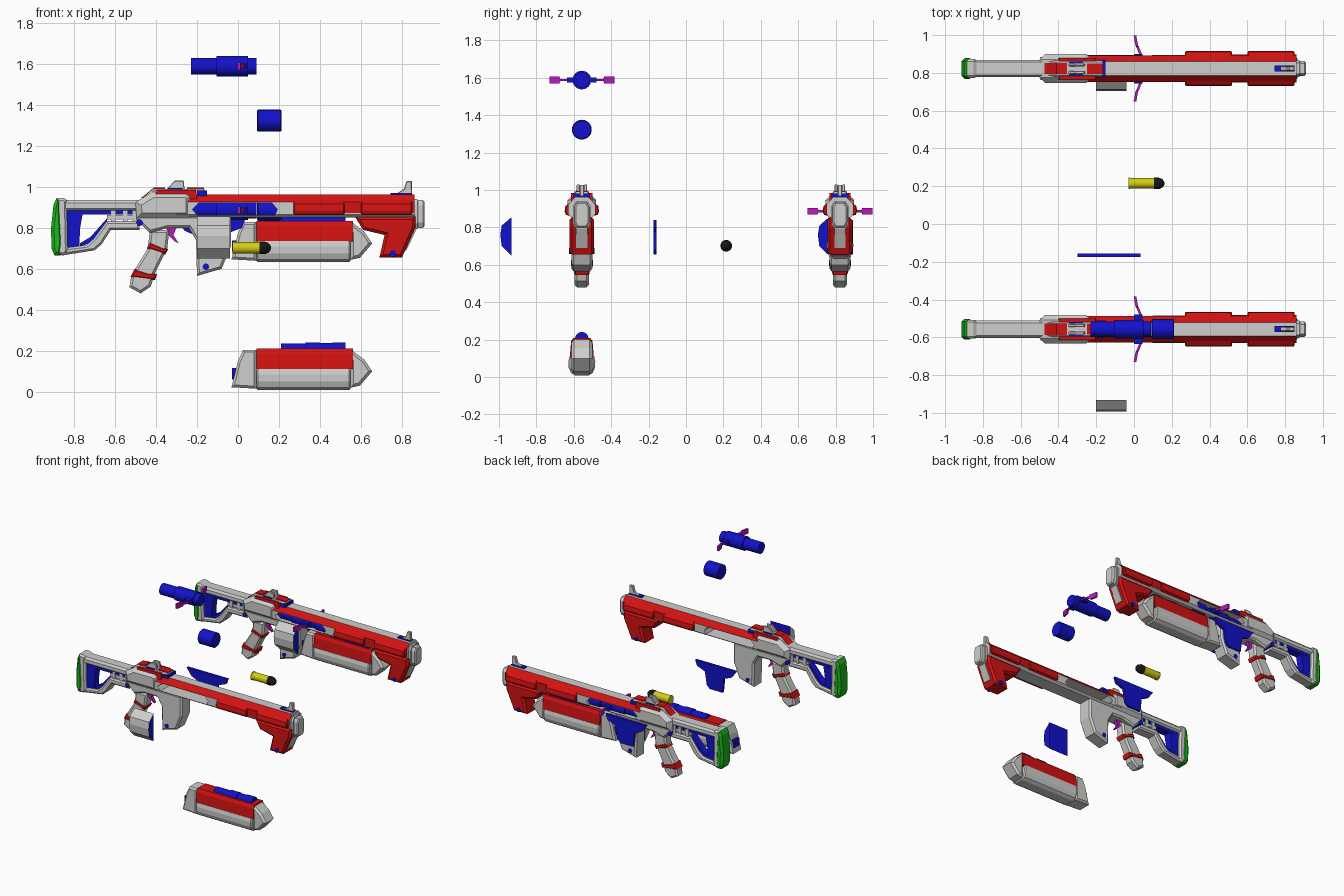
import bpy, bmesh, math
from mathutils import Matrix, Vector

if "Cube" in bpy.data.objects:
    bpy.data.objects.remove(bpy.data.objects["Cube"])


def material(name, rgb):
    m = bpy.data.materials.new(name)
    m.use_nodes = True
    m.diffuse_color = (*rgb, 1)
    m.node_tree.nodes["Principled BSDF"].inputs["Base Color"].default_value = (*rgb, 1)
    return m


GREY = material("light_grey", (0.62, 0.62, 0.61))
RED = material("red", (0.66, 0.006, 0.006))
BLUE = material("blue", (0.006, 0.006, 0.6))
GREEN = material("green", (0.01, 0.5, 0.01))
YELLOW = material("yellow", (0.65, 0.62, 0.006))
BLACK = material("black", (0.008, 0.008, 0.008))
MAGENTA = material("magenta", (0.5, 0.01, 0.5))


def finish(name, bm, mats, origin, rule=None):
    bmesh.ops.recalc_face_normals(bm, faces=bm.faces)
    bm.normal_update()
    if rule:
        for f in bm.faces:
            f.material_index = rule(f)
    mesh = bpy.data.meshes.new(name)
    bm.to_mesh(mesh)
    bm.free()
    for m in mats:
        mesh.materials.append(m)
    ob = bpy.data.objects.new(name, mesh)
    ob.location = origin
    bpy.context.collection.objects.link(ob)
    return ob


def extrude(name, pts, axis, a, b, mats, origin=(0, 0, 0), bevel=0, rule=None, taper=1):
    """Sweep an outline along x (points are y, z) or along y (points are x, z)."""
    bm = bmesh.new()
    def ring(t):
        return [bm.verts.new((t, p, q) if axis == "x" else (p, t, q)) for p, q in pts]
    r0, r1 = ring(a), ring(b)
    bm.faces.new(r0)
    bm.faces.new(r1)
    for i in range(len(pts)):
        j = (i + 1) % len(pts)
        bm.faces.new((r0[i], r0[j], r1[j], r1[i]))
    bmesh.ops.recalc_face_normals(bm, faces=bm.faces)
    if bevel:
        rim = [e for f in bm.faces if all(v in r0 for v in f.verts) or all(v in r1 for v in f.verts)
               for e in f.edges]
        bmesh.ops.bevel(bm, geom=list(set(rim)), offset=bevel, segments=1, affect="EDGES")
    return finish(name, bm, mats if isinstance(mats, list) else [mats], origin, rule)


def slab(name, pts, half, mat, origin, bevel=0):
    return extrude(name, pts, "y", -half, half, mat, origin, bevel)


def box(name, x0, x1, z0, z1, half, mat, origin, bevel=0, y=0):
    return extrude(name, [(x0, z0), (x1, z0), (x1, z1), (x0, z1)], "y", y - half, y + half,
                   mat, origin, bevel)


def mirrored(half_pts):
    return half_pts + [(-y, z) for y, z in reversed(half_pts)]


def lathe(name, profile, mat, origin, sides=24):
    """Turn (x, radius) stations around the x axis."""
    bm = bmesh.new()
    rings = [[bm.verts.new((x, r * math.cos(t), r * math.sin(t)))
              for t in (math.tau * k / sides for k in range(sides))] for x, r in profile]
    for p, q in zip(rings, rings[1:]):
        for k in range(sides):
            j = (k + 1) % sides
            bm.faces.new((p[k], p[j], q[j], q[k]))
    bm.faces.new(rings[0])
    bm.faces.new(rings[-1])
    ob = finish(name, bm, [mat], origin)
    bpy.ops.object.select_all(action="DESELECT")
    ob.select_set(True)
    bpy.context.view_layer.objects.active = ob
    bpy.ops.object.shade_smooth_by_angle()
    return ob


def pin(name, x, z, r, half, origin):
    pts = [(x + r * math.cos(k * math.tau / 12), z + r * math.sin(k * math.tau / 12)) for k in range(12)]
    slab(name, pts, half, BLUE, origin)


def bolt(tag, cy, cz):
    o = (0, cy, cz)
    lathe("bolt_" + tag, [(-.23, .041), (-.105, .041), (-.105, .05), (.05, .05), (.05, .041), (.09, .041)], BLUE, o)
    for s in (-1, 1):
        extrude("bolt_lug_" + tag, [(s * .03, -.014), (s * .078, -.014), (s * .078, .014), (s * .03, .014)],
                "x", 0, .045, BLUE, o)
        # swept handle with a wider tip
        bm = bmesh.new()
        path = [(.03, .07, .006), (.012, .115, .006), (.008, .12, .018), (-.002, .174, .018)]
        rings = [[bm.verts.new((x + dx, s * y, h * k)) for dx, k in ((0, -1), (.014, -1), (.014, 1), (0, 1))]
                 for x, y, h in path]
        for p, q in zip(rings, rings[1:]):
            for k in range(4):
                bm.faces.new((p[k], p[k - 1], q[k - 1], q[k]))
        bm.faces.new(rings[0])
        bm.faces.new(rings[-1])
        finish("bolt_handle_" + tag, bm, [MAGENTA], o)


def chamber(tag, cy, cz):
    lathe("chamber_sleeve_" + tag, [(.092, .048), (.097, .053), (.208, .053), (.213, .048)], BLUE, (0, cy, cz))


def pump(tag, cy, dz):
    o = (0, cy, dz)
    extrude("pump_upper_" + tag, mirrored([(.064, .11), (.058, .185), (.046, .21)]), "x", .09, .56, RED, o)
    extrude("pump_lower_" + tag, mirrored([(.035, .008), (.058, .022), (.07, .05), (.072, .085), (.066, .112)]),
            "x", .09, .55, GREY, o, .008)
    slab("pump_rear_" + tag, [(-.032, .022), (.09, .015), (.09, .205), (.025, .205), (0, .15)], .058, GREY, o, .012)
    slab("pump_nose_" + tag, [(.55, .02), (.595, .03), (.655, .1), (.615, .158), (.56, .2), (.55, .2)], .056, GREY, o, .014)
    lathe("pump_rod_" + tag, [(.21, .03), (.33, .03), (.33, .036), (.4, .036), (.4, .032),
                              (.46, .032), (.46, .036), (.525, .036)], BLUE, (0, cy, dz + .205))
    box("pump_latch_" + tag, -.03, .0, .06, .115, .03, BLUE, o)


def magazine_cover(tag, cy, cz=0):
    extrude("magazine_cover_" + tag, [(-.058, .65), (-.11, .70), (-.118, .76), (-.11, .81), (-.058, .855)],
            "x", -.2, -.04, [GREY, BLUE], (0, cy, cz),
            rule=lambda f: int(f.normal.x > .9 or f.normal.y > .9))


def side_panel(tag, y):
    slab("side_panel_" + tag, [(-.3, .84), (.035, .84), (.02, .80), (-.045, .775), (-.06, .68), (-.085, .655),
                               (-.19, .655), (-.2, .76), (-.26, .785)], .009, BLUE, (0, y, 0))


def gun(tag, cy):
    o = (0, cy, 0)
    # barrel housing with red shoulders and an open slot for the bolt
    housing = extrude("barrel_housing_" + tag, mirrored([(.05, .85), (.07, .865), (.07, .925), (.036, .962)]),
                      "x", -.3, .86, [GREY, RED], o,
                      rule=lambda f: int(f.normal.z > .3 and abs(f.normal.y) > .3))
    cutter = slab("slot_cutter", [(-.222, .89), (-.19, .922), (.165, .922), (.192, .89), (.18, .863), (-.2, .863)],
                  .2, GREY, o)
    cutter.hide_render = True
    mod = housing.modifiers.new("slot", "BOOLEAN")
    mod.operation, mod.object, mod.solver = "DIFFERENCE", cutter, "EXACT"
    bpy.context.view_layer.objects.active = housing
    bpy.ops.object.modifier_apply(modifier="slot")
    bpy.data.objects.remove(cutter)
    for s in (-1, 1):
        for x0, x1 in ((.27, .52), (.60, .85)):
            extrude("side_rail_" + tag, [(s * .06, .86), (s * .085, .868), (s * .092, .885), (s * .088, .915),
                                         (s * .06, .935)], "x", x0, x1, RED, o, .006)
        box("rail_base_" + tag, .44, .86, .872, .925, .003, RED, o, y=s * .071)
    # front block, muzzle and front sight
    slab("front_block_" + tag, [(.57, .855), (.865, .855), (.865, .80), (.80, .655), (.69, .655), (.715, .765),
                                (.61, .79)], .066, RED, o, .014)
    slab("front_plate_" + tag, [(.8, .69), (.822, .69), (.874, .80), (.86, .80)], .03, GREY, o)
    extrude("muzzle_" + tag, mirrored([(.03, .795), (.046, .82), (.046, .915), (.03, .94)]), "x", .84, .875, GREY, o)
    extrude("muzzle_ring_" + tag, mirrored([(.026, .80), (.04, .825), (.04, .91), (.026, .935)]), "x", .87, .91, GREY, o, .008)
    box("sight_channel_" + tag, .745, .85, .955, .97, .016, BLUE, o)
    slab("front_sight_" + tag, [(.77, .965), (.81, .99), (.822, 1.028), (.848, 1.028), (.85, .96)], .012, GREY, o, .004)
    pin("front_pin_" + tag, .755, .675, .016, .069, o)
    # receiver with raised red cap and rear sight
    slab("receiver_" + tag, [(-.5, .925), (-.42, .975), (-.25, .975), (-.225, .955), (-.225, .845), (-.495, .845)],
         .076, GREY, o, .028)
    slab("receiver_top_" + tag, [(-.46, .95), (-.415, .99), (-.165, .99), (-.155, .95)], .042, GREY, o, .008)
    for s in (-1, 1):
        slab("cap_side_" + tag, [(-.41, .94), (-.2, .94), (-.205, .985), (-.395, .985)], .009, RED,
             (0, cy + s * .048, 0))
        slab("rear_sight_ear_" + tag, [(-.35, .985), (-.31, 1.03), (-.265, 1.03), (-.26, .985)], .008, GREY,
             (0, cy + s * .02, 0), .003)
        box("sight_groove_" + tag, -.345, -.27, .985, .993, .004, BLUE, o, y=s * .034)
    slab("cap_back_" + tag, [(-.475, .945), (-.46, .955), (-.41, .997), (-.355, .997), (-.355, .94)], .03, RED, o)
    box("cap_front_" + tag, -.25, -.165, .98, .996, .028, RED, o)
    box("cap_end_" + tag, -.2, -.152, .955, .982, .045, BLUE, o)
    # lower frame and magazine well
    slab("lower_frame_" + tag, [(-.495, .86), (-.495, .84), (-.43, .775), (-.34, .80), (-.24, .80), (-.205, .74),
                                (-.2, .565), (-.08, .60), (-.035, .71), (-.035, .86)], .056, GREY, o, .012)
    pin("frame_pin_" + tag, -.157, .61, .016, .059, o)
    pin("stock_pin_" + tag, -.48, .825, .016, .06, o)
    slab("trigger_" + tag, [(-.35, .80), (-.30, .80), (-.315, .765), (-.29, .725), (-.31, .735), (-.34, .765)],
         .012, MAGENTA, o)
    # grip with two red bands
    slab("grip_" + tag, [(-.43, .79), (-.335, .79), (-.345, .70), (-.405, .58), (-.425, .515), (-.475, .48),
                         (-.53, .51), (-.52, .57), (-.44, .70)], .038, GREY, o, .012)
    slab("grip_band_upper_" + tag, [(-.445, .70), (-.355, .67), (-.34, .695), (-.37, .705), (-.43, .73)], .042, RED, o, .008)
    slab("grip_band_lower_" + tag, [(-.525, .56), (-.405, .545), (-.395, .575), (-.44, .58), (-.505, .60)], .042, RED, o, .008)
    # skeleton stock
    extrude("stock_tube_" + tag, mirrored([(.034, .885), (.046, .895), (.046, .92), (.034, .935)]),
            "x", -.86, -.48, GREY, o)
    box("stock_rail_" + tag, -.8, -.48, .865, .89, .03, BLUE, o)
    box("stock_beam_" + tag, -.64, -.48, .84, .862, .03, GREY, o)
    for x in (-.62, -.56, -.515):
        box("stock_rib_" + tag, x, x + .022, .825, .89, .034, GREY, o)
    slab("stock_arm_" + tag, [(-.86, .665), (-.70, .69), (-.665, .72), (-.62, .79), (-.48, .79), (-.48, .832),
                              (-.64, .832), (-.705, .745), (-.74, .715), (-.86, .70)], .042, GREY, o, .01)
    slab("stock_arm_lining_" + tag, [(-.77, .705), (-.705, .735), (-.64, .825), (-.64, .845), (-.72, .755), (-.77, .725)],
         .026, BLUE, o)
    slab("stock_panel_" + tag, [(-.84, .69), (-.775, .70), (-.77, .80), (-.755, .885), (-.84, .89)], .028, BLUE, o)
    slab("butt_plate_" + tag, [(-.885, .67), (-.85, .665), (-.83, .68), (-.835, .935), (-.85, .945), (-.885, .945)],
         .05, GREY, o, .012)
    slab("butt_pad_" + tag, [(-.895, .665), (-.865, .665), (-.855, .72), (-.865, .93), (-.885, .945), (-.90, .915),
                             (-.912, .80), (-.91, .70)], .055, GREEN, o, .015)


FRONT_Y, BACK_Y, BOLT_Z = -.557, .823, .887

# opened-up model with its loose parts around it
gun("open", FRONT_Y)
bolt("open", FRONT_Y, 1.588)
chamber("open", FRONT_Y, 1.323)
pump("open", FRONT_Y, 0)
magazine_cover("open", FRONT_Y - .318)
side_panel("open", -.166)

# complete model with the same parts fitted
gun("complete", BACK_Y)
bolt("complete", BACK_Y, BOLT_Z)
chamber("complete", BACK_Y, BOLT_Z)
pump("complete", BACK_Y, .624)
magazine_cover("complete", BACK_Y)
side_panel("complete", BACK_Y + .062)

# loose cartridge
SHELL = (0, .215, .702)
lathe("shell_rim", [(-.028, .031), (-.02, .031)], YELLOW, SHELL)
lathe("shell_case", [(-.02, .028), (.115, .028)], YELLOW, SHELL)
lathe("shell_tip", [(.105, .031), (.13, .031), (.148, .024), (.158, .013), (.162, .003)], BLACK, SHELL)
